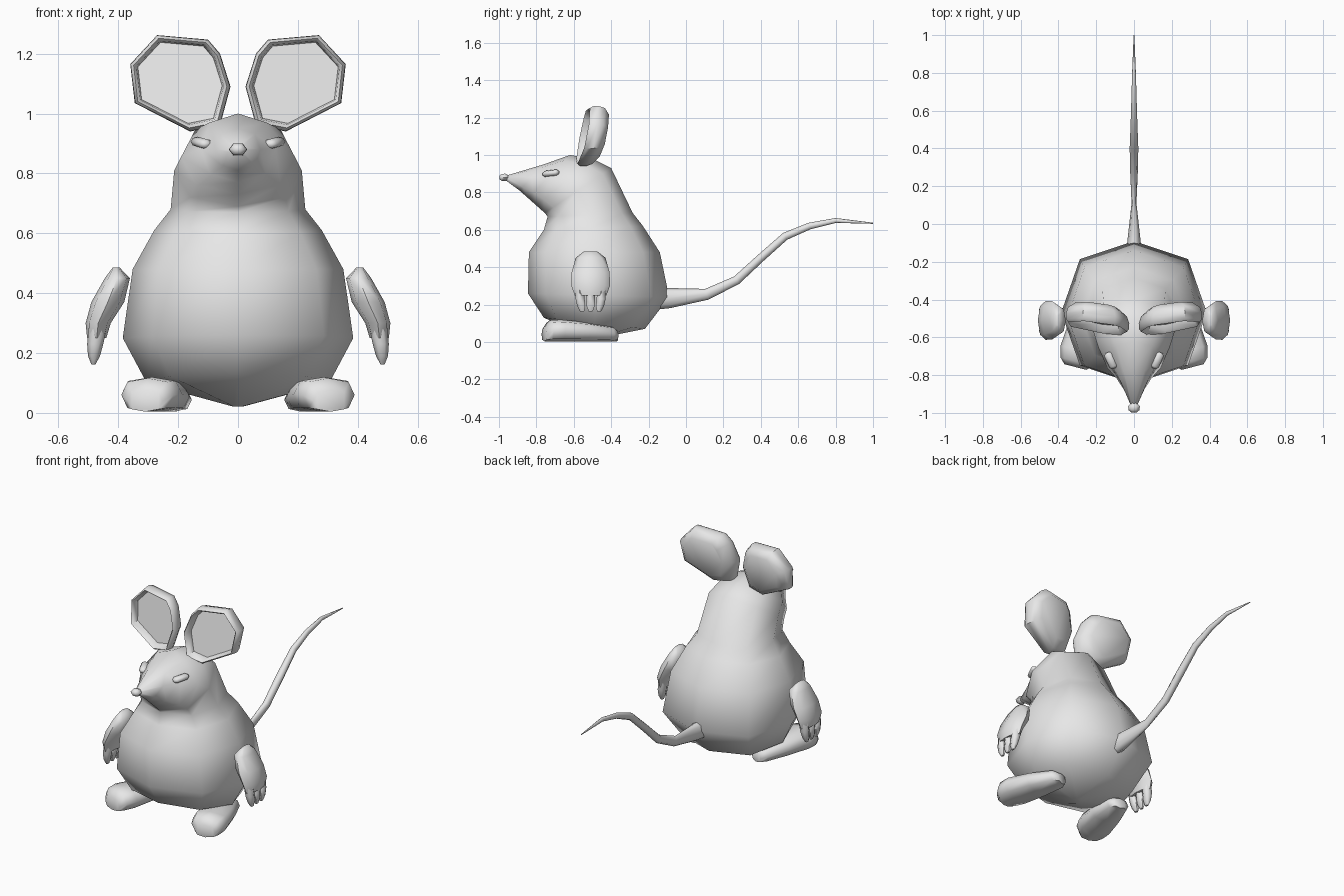
import bpy, bmesh, math
from mathutils import Vector

grey = bpy.data.materials.new("plain_grey")
grey.diffuse_color = (0.8, 0.8, 0.8, 1)


def ring(center, u, v, n=8, power=1.0):
    """Closed section around center with half axes u and v."""
    pts = []
    for i in range(n):
        a = 2 * math.pi * i / n
        c, s = math.cos(a), math.sin(a)
        c = math.copysign(abs(c) ** power, c) if abs(c) > 1e-6 else 0
        s = math.copysign(abs(s) ** power, s) if abs(s) > 1e-6 else 0
        pts.append(Vector(center) + Vector(u) * c + Vector(v) * s)
    return pts


def loft(name, shells, angle=60):
    """Skin each list of rings into a capped tube, all in one object."""
    bm = bmesh.new()
    for rings in shells:
        vs = [[bm.verts.new(p) for p in r] for r in rings]
        n = len(vs[0])
        for a, b in zip(vs, vs[1:]):
            for i in range(n):
                j = (i + 1) % n
                bm.faces.new((a[i], a[j], b[j], b[i]))
        bm.faces.new(vs[0])
        bm.faces.new(vs[-1])
    bmesh.ops.recalc_face_normals(bm, faces=bm.faces)
    me = bpy.data.meshes.new(name)
    bm.to_mesh(me)
    bm.free()
    me.materials.append(grey)
    me.shade_smooth()
    me.set_sharp_from_angle(angle=math.radians(angle))
    ob = bpy.data.objects.new(name, me)
    bpy.context.collection.objects.link(ob)
    return ob


# Body, head and snout: (front y, z), (back y, z), half width
sections = [
    ((-0.52, 0.022), (-0.46, 0.022), 0.02),
    ((-0.76, 0.13), (-0.22, 0.07), 0.305),
    ((-0.845, 0.26), (-0.09, 0.24), 0.385),
    ((-0.84, 0.48), (-0.14, 0.48), 0.352),
    ((-0.76, 0.60), (-0.23, 0.62), 0.28),
    ((-0.74, 0.67), (-0.285, 0.69), 0.225),
    ((-0.755, 0.69), (-0.40, 0.93), 0.213),
    ((-0.80, 0.73), (-0.50, 0.98), 0.19),
    ((-0.845, 0.77), (-0.62, 1.0), 0.125),
    ((-0.89, 0.81), (-0.76, 0.95), 0.075),
    ((-0.965, 0.865), (-0.96, 0.89), 0.016),
]
rings = []
for (fy, fz), (by, bz), w in sections:
    mid = (0, (fy + by) / 2, (fz + bz) / 2)
    rings.append(ring(mid, (w, 0, 0), (0, (by - fy) / 2, (bz - fz) / 2), 8, 0.85))
loft("body", [rings], 80)

# Tail: y, z, half width, half height
tail = [(-0.15, 0.232, 0.04, 0.058), (-0.09, 0.235, 0.035, 0.054),
        (0.11, 0.255, 0.013, 0.03), (0.27, 0.33, 0.02, 0.024),
        (0.40, 0.45, 0.023, 0.022), (0.53, 0.565, 0.018, 0.021),
        (0.66, 0.62, 0.014, 0.018), (0.80, 0.65, 0.010, 0.013),
        (1.0, 0.635, 0.002, 0.003)]
rings = []
for i, (y, z, w, h) in enumerate(tail):
    a, b = tail[max(i - 1, 0)], tail[min(i + 1, len(tail) - 1)]
    d = Vector((0, b[0] - a[0], b[1] - a[1])).normalized()
    up = Vector((0, -d.z, d.y)) if 0 < i < len(tail) - 1 else Vector((0, 0, 1))
    rings.append(ring((0, y, z), (w, 0, 0), up * h))
loft("tail", [rings], 70)

# Nose tip
loft("nose", [[ring((0, y, 0.88), (r, 0, 0), (0, 0, r * 0.75), 6)
               for y, r in ((-0.998, 0.014), (-0.985, 0.029), (-0.965, 0.031), (-0.945, 0.015))]])

ear_outline = [(0.06, 0.96), (0.16, 0.94), (0.345, 1.035), (0.36, 1.165),
               (0.27, 1.262), (0.10, 1.247), (0.06, 1.20), (0.025, 1.09)]
ear_steps = [(0.84, 0.045), (0.87, 0.012), (0.93, 0.0), (0.99, 0.015),
             (1.0, 0.045), (0.93, 0.08), (0.7, 0.11)]

for s, side in ((1, "left"), (-1, "right")):
    # Dished ear with a rounded rim
    rings = []
    for k, dy in ear_steps:
        r = []
        for x, z in ear_outline:
            x, z = 0.2 + (x - 0.2) * k, 1.11 + (z - 1.11) * k
            y = -0.52 - (1.26 - z) * 0.18 + (x - 0.2) * 0.12 + dy
            r.append(Vector((s * x, y, z)))
        rings.append(r)
    loft(side + "_ear", [rings], 50)

    # Eye lying along the slope of the face
    d = Vector((s * 0.045, 0.10, 0.012)).normalized()
    rings = [ring(Vector((s * 0.122, -0.722, 0.902)) + d * t, (s * r * 1.3, -r * 0.5, 0), (0, 0, r), 8)
             for t, r in ((-0.046, 0.008), (-0.034, 0.017), (0.034, 0.017), (0.046, 0.008))]
    loft(side + "_eye", [rings])

    # Arm: z, x, half thickness, half breadth
    arm = [ring((s * x, -0.51, z), (s * rx, 0, rx * 0.0), (0, ry, 0), 8, 0.9)
           for z, x, rx, ry in ((0.485, 0.407, 0.012, 0.035), (0.45, 0.403, 0.042, 0.08),
                                (0.37, 0.435, 0.055, 0.102), (0.30, 0.467, 0.042, 0.103),
                                (0.25, 0.472, 0.032, 0.085))]
    # Three fingers
    shells = [arm]
    for f in (-1, 0, 1):
        shells.append([ring((s * x, -0.51 + f * spread, z), (s * rx, 0, 0), (0, ry, 0), 6)
                       for z, x, rx, ry, spread in ((0.29, 0.468, 0.03, 0.026, 0.06),
                                                    (0.23, 0.477, 0.027, 0.028, 0.056),
                                                    (0.19, 0.481, 0.02, 0.024, 0.05),
                                                    (0.162, 0.483, 0.007, 0.012, 0.045))])
    loft(side + "_arm", shells, 60)

    # Splayed foot: distance along, half width, half height
    d = Vector((s * 0.25, -0.97, 0)).normalized()
    across = Vector((d.y, -d.x, 0))
    heel = Vector((s * 0.21, -0.37, 0))
    rings = [ring(heel + d * t + Vector((0, 0, h + 0.004)), across * w, (0, 0, h), 8, 0.75)
             for t, w, h in ((0.0, 0.035, 0.03), (0.03, 0.065, 0.04), (0.17, 0.093, 0.051),
                             (0.31, 0.105, 0.058), (0.37, 0.09, 0.056), (0.40, 0.06, 0.036))]
    loft(side + "_foot", [rings], 60)
